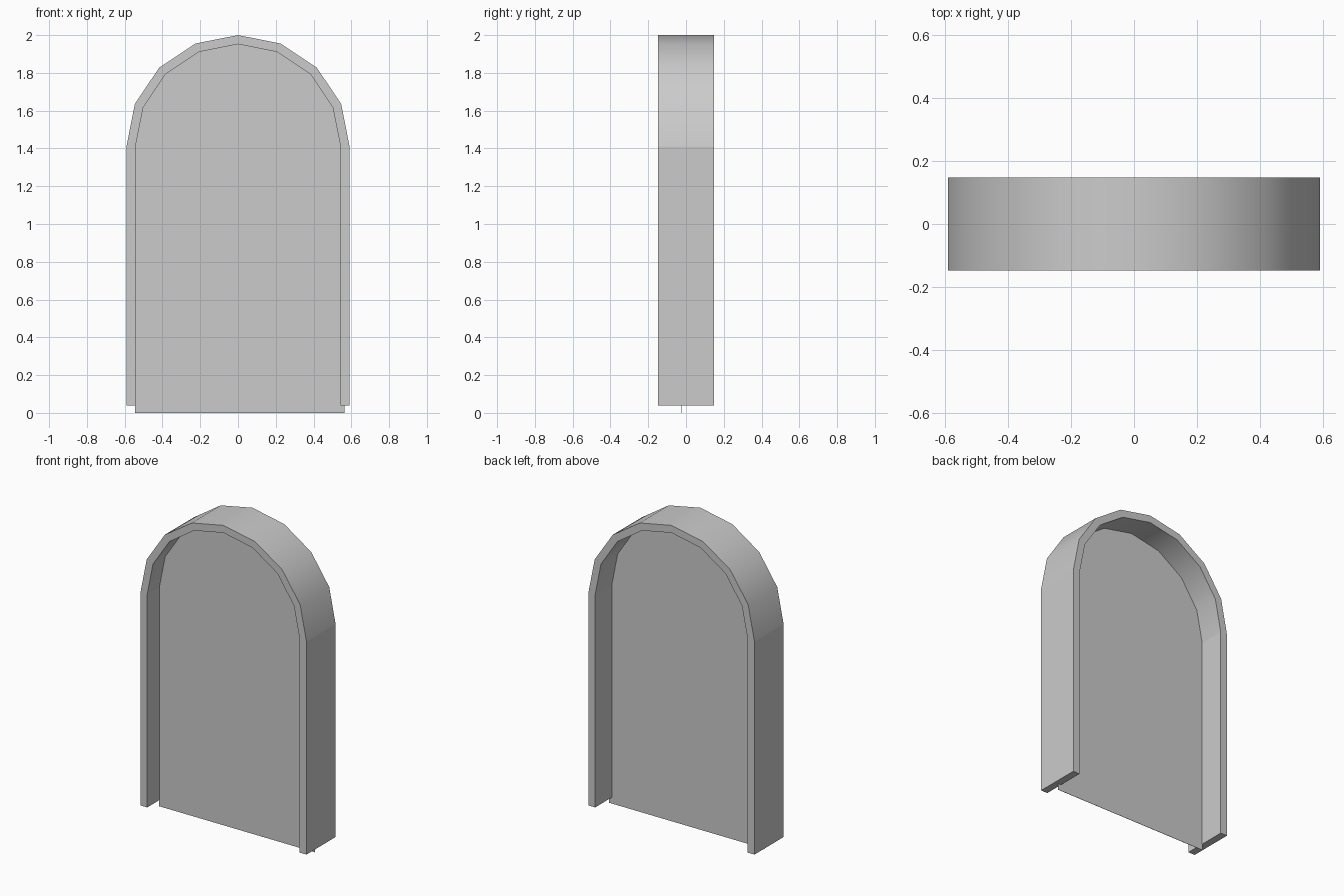
import bpy, bmesh
from math import pi, cos, sin, radians

cube = bpy.data.objects.get("Cube")
if cube:
    bpy.data.objects.remove(cube, do_unlink=True)

SPRING = 1.409      # height where the jambs turn into the arch
HALF_DEPTH = 0.148
SEGMENTS = 8

grey = bpy.data.materials.new("plain grey")
grey.use_nodes = True
grey.diffuse_color = (0.6, 0.6, 0.6, 1)
grey.node_tree.nodes["Principled BSDF"].inputs["Base Color"].default_value = (0.6, 0.6, 0.6, 1)


def arch_outline(radius, bottom, shift=0.0):
    """Outline from the right foot, over the arch, to the left foot."""
    arc = [(shift + radius * cos(pi * i / SEGMENTS), SPRING + radius * sin(pi * i / SEGMENTS))
           for i in range(SEGMENTS + 1)]
    return [(shift + radius, bottom)] + arc + [(shift - radius, bottom)]


def finish(bm, name):
    mesh = bpy.data.meshes.new(name)
    bm.to_mesh(mesh)
    bm.free()
    mesh.materials.append(grey)
    obj = bpy.data.objects.new(name, mesh)
    bpy.context.collection.objects.link(obj)
    return obj


# Arched frame: a strip between two outlines, extruded through its depth
bm = bmesh.new()
outer, inner = ([bm.verts.new((x, -HALF_DEPTH, z)) for x, z in arch_outline(r, 0.04)]
                for r in (0.591, 0.543))
for i in range(len(outer) - 1):
    bm.faces.new((outer[i], outer[i + 1], inner[i + 1], inner[i]))
strip = bmesh.ops.extrude_face_region(bm, geom=bm.faces[:])
moved = [v for v in strip["geom"] if isinstance(v, bmesh.types.BMVert)]
bmesh.ops.translate(bm, verts=moved, vec=(0, 2 * HALF_DEPTH, 0))
bmesh.ops.recalc_face_normals(bm, faces=bm.faces)

# Smooth arch, with sharp rims and a crisp line where it meets the jambs
for face in bm.faces:
    face.smooth = True
for edge in bm.edges:
    at_spring = all(abs(v.co.z - SPRING) < 0.001 for v in edge.verts)
    edge.smooth = not at_spring and edge.calc_face_angle(pi) < radians(30)
finish(bm, "arched_frame")

# Thin panel set into the frame, reaching just below the jambs
bm = bmesh.new()
bm.faces.new([bm.verts.new((x, -0.023, z)) for x, z in arch_outline(0.555, 0.0, 0.01)])
bmesh.ops.recalc_face_normals(bm, faces=bm.faces)
panel = finish(bm, "door_panel")
thickness = panel.modifiers.new("thickness", 'SOLIDIFY')
thickness.thickness = 0.002
thickness.offset = 0
